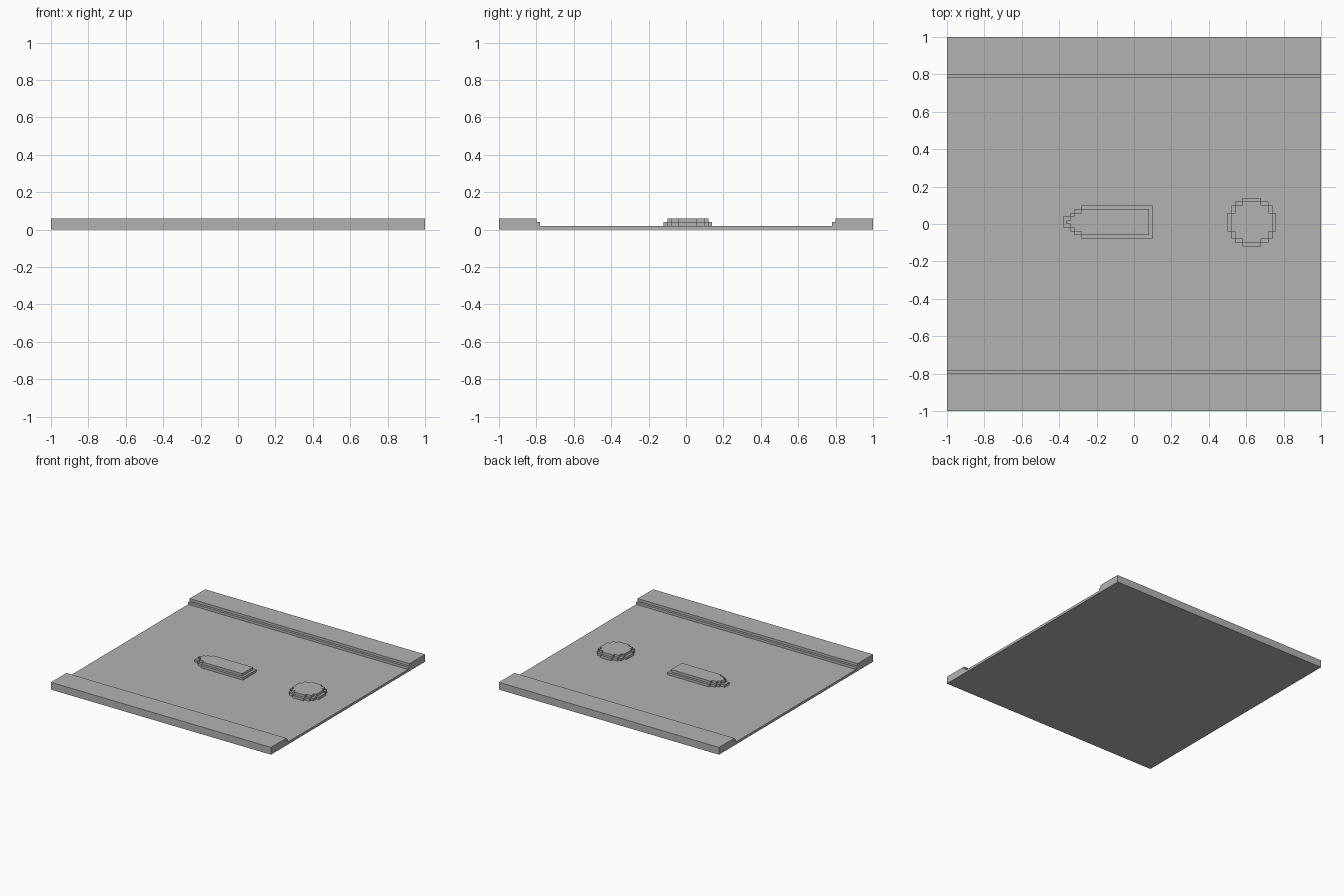
import bpy, bmesh
from mathutils import Vector

cube = bpy.data.objects.get("Cube")
if cube:
    bpy.data.objects.remove(cube, do_unlink=True)

grey = bpy.data.materials.new("plain_grey")
grey.use_nodes = True
grey.diffuse_color = (0.45, 0.45, 0.45, 1)
grey.node_tree.nodes["Principled BSDF"].inputs["Base Color"].default_value = grey.diffuse_color

STEP = 0.02  # height of every terrace


def extrude_outline(name, points, direction, keep_base):
    """Extrude a flat outline into a flat-shaded solid."""
    bm = bmesh.new()
    base = bm.faces.new([bm.verts.new(p) for p in points])
    top = bmesh.ops.extrude_face_region(bm, geom=[base], use_keep_orig=True)["geom"]
    moved = [v for v in top if isinstance(v, bmesh.types.BMVert)]
    bmesh.ops.translate(bm, verts=moved, vec=Vector(direction))
    bmesh.ops.recalc_face_normals(bm, faces=bm.faces)
    if not keep_base:
        bmesh.ops.delete(bm, geom=[base], context='FACES_ONLY')
    mesh = bpy.data.meshes.new(name)
    bm.to_mesh(mesh)
    bm.free()
    mesh.materials.append(grey)
    obj = bpy.data.objects.new(name, mesh)
    bpy.context.collection.objects.link(obj)
    return obj


def stepped_layer(name, steps, end, centre, level):
    """One terrace: steps are (start x, half width), mirrored across its long axis."""
    side = []
    for i, (x, half) in enumerate(steps):
        stop = steps[i + 1][0] if i + 1 < len(steps) else end
        side += [(x, half), (stop, half)]
    outline = side + [(x, -half) for x, half in reversed(side)]
    points = [(centre[0] + x, centre[1] + y, level * STEP) for x, y in outline]
    extrude_outline(name, points, (0, 0, STEP), keep_base=False)


def round_steps(quarter):
    """Mirror the rising half of a stepped disc to get the falling half."""
    falling = [(-quarter[i + 1][0], quarter[i][1]) for i in reversed(range(len(quarter) - 1))]
    return quarter + falling, -quarter[0][0]


# Floor with a raised bank along the front and back edges
bank = [(1, 0), (1, 0.06), (0.8, 0.06), (0.8, 0.04), (0.78, 0.04), (0.78, 0.02)]
section = bank + [(-y, z) for y, z in reversed(bank)]
extrude_outline("floor_with_banks", [(-1, y, z) for y, z in section], (2, 0, 0), True)

# Long island with a stepped nose
stepped_layer("long_island_lower",
              [(-0.38, 0.03), (-0.34, 0.05), (-0.32, 0.07), (-0.28, 0.09)],
              0.10, (0, 0.01), 1)
stepped_layer("long_island_upper",
              [(-0.36, 0.01), (-0.34, 0.03), (-0.32, 0.05), (-0.28, 0.07)],
              0.08, (0, 0.01), 2)

# Round island
lower, lower_end = round_steps([(-0.13, 0.05), (-0.11, 0.09), (-0.09, 0.11), (-0.05, 0.13)])
upper, upper_end = round_steps([(-0.11, 0.05), (-0.09, 0.09), (-0.05, 0.11)])
stepped_layer("round_island_lower", lower, lower_end, (0.63, 0.01), 1)
stepped_layer("round_island_upper", upper, upper_end, (0.63, 0.01), 2)
